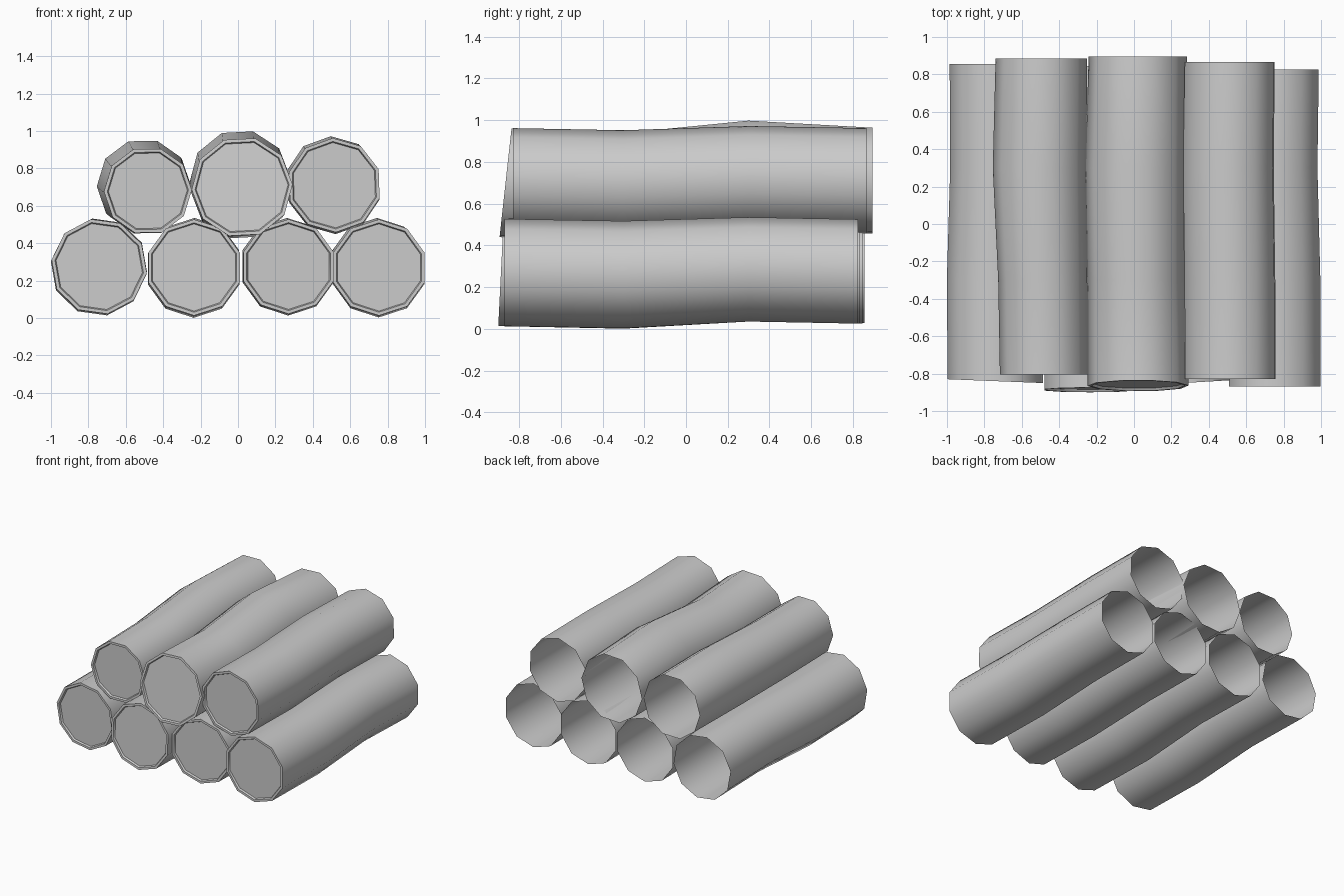
import bpy, bmesh
from math import sin, cos, radians

if "Cube" in bpy.data.objects:
    bpy.data.objects.remove(bpy.data.objects["Cube"])

SIDES = 10


def make_log(name, angle, tilt_x, tilt_z, rings):
    """rings: (x, y, z, radius) from front to back; the front cut can be tilted."""
    bm = bmesh.new()

    def ring(x, y, z, r, tx=0, tz=0):
        out = []
        for i in range(SIDES):
            a = radians(angle + i * 360 / SIDES)
            dx, dz = r * cos(a), r * sin(a)
            out.append(bm.verts.new((x + dx, y + tx * dx + tz * dz, z + dz)))
        return out

    def bridge(a, b):
        for i in range(SIDES):
            j = (i + 1) % SIDES
            bm.faces.new((a[i], a[j], b[j], b[i]))

    # bark tube, open at the back
    loops = [ring(*r, *((tilt_x, tilt_z) if k == 0 else (0, 0)))
             for k, r in enumerate(rings)]
    for a, b in zip(loops, loops[1:]):
        bridge(a, b)

    # thin bark rim and slightly recessed cut face
    x, y, z, r = rings[0]
    rim = ring(x, y, z, r - 0.018, tilt_x, tilt_z)
    cut = ring(x, y + 0.014, z, r - 0.024, tilt_x, tilt_z)
    bridge(rim, loops[0])
    bridge(cut, rim)
    bm.faces.new(cut)
    bmesh.ops.recalc_face_normals(bm, faces=bm.faces)
    # the front cut should face forward
    cap = min(bm.faces, key=lambda f: -len(f.verts))
    if cap.normal.y > 0:
        bmesh.ops.reverse_faces(bm, faces=bm.faces)

    me = bpy.data.meshes.new(name)
    bm.to_mesh(me)
    bm.free()
    ob = bpy.data.objects.new(name, me)
    bpy.context.collection.objects.link(ob)
    bpy.context.view_layer.objects.active = ob
    ob.select_set(True)
    bpy.ops.object.shade_smooth_by_angle(angle=radians(40))
    ob.select_set(False)


# bottom row, left to right
make_log("bottom_log_1", 100, -0.04, 0.0, [
    (-0.742, -0.84, 0.275, 0.257), (-0.745, -0.3, 0.268, 0.258),
    (-0.735, 0.3, 0.285, 0.25), (-0.738, 0.855, 0.275, 0.25)])
make_log("bottom_log_2", 90, 0.0, 0.05, [
    (-0.235, -0.887, 0.27, 0.257), (-0.237, -0.3, 0.258, 0.257),
    (-0.232, 0.3, 0.285, 0.25), (-0.235, 0.845, 0.275, 0.25)])
make_log("bottom_log_3", 90, 0.06, 0.0, [
    (0.27, -0.85, 0.275, 0.253), (0.268, -0.3, 0.268, 0.255),
    (0.262, 0.3, 0.285, 0.25), (0.265, 0.835, 0.275, 0.25)])
make_log("bottom_log_4", 90, 0.0, 0.0, [
    (0.753, -0.87, 0.27, 0.257), (0.752, -0.3, 0.26, 0.257),
    (0.743, 0.3, 0.285, 0.25), (0.75, 0.825, 0.275, 0.25)])

# top row, left to right
make_log("top_log_1", 73, 0.0, 0.0, [
    (-0.482, -0.805, 0.68, 0.235), (-0.488, -0.3, 0.68, 0.238),
    (-0.505, 0.3, 0.708, 0.25), (-0.495, 0.885, 0.70, 0.245)])
make_log("top_log_2", 75, 0.0, 0.11, [
    (0.022, -0.865, 0.70, 0.27), (0.015, -0.3, 0.682, 0.265),
    (0.01, 0.3, 0.737, 0.27), (0.02, 0.895, 0.71, 0.263)])
make_log("top_log_3", 92, 0.0, 0.0, [
    (0.515, -0.83, 0.71, 0.252), (0.513, -0.3, 0.70, 0.252),
    (0.505, 0.3, 0.72, 0.252), (0.512, 0.865, 0.712, 0.25)])
